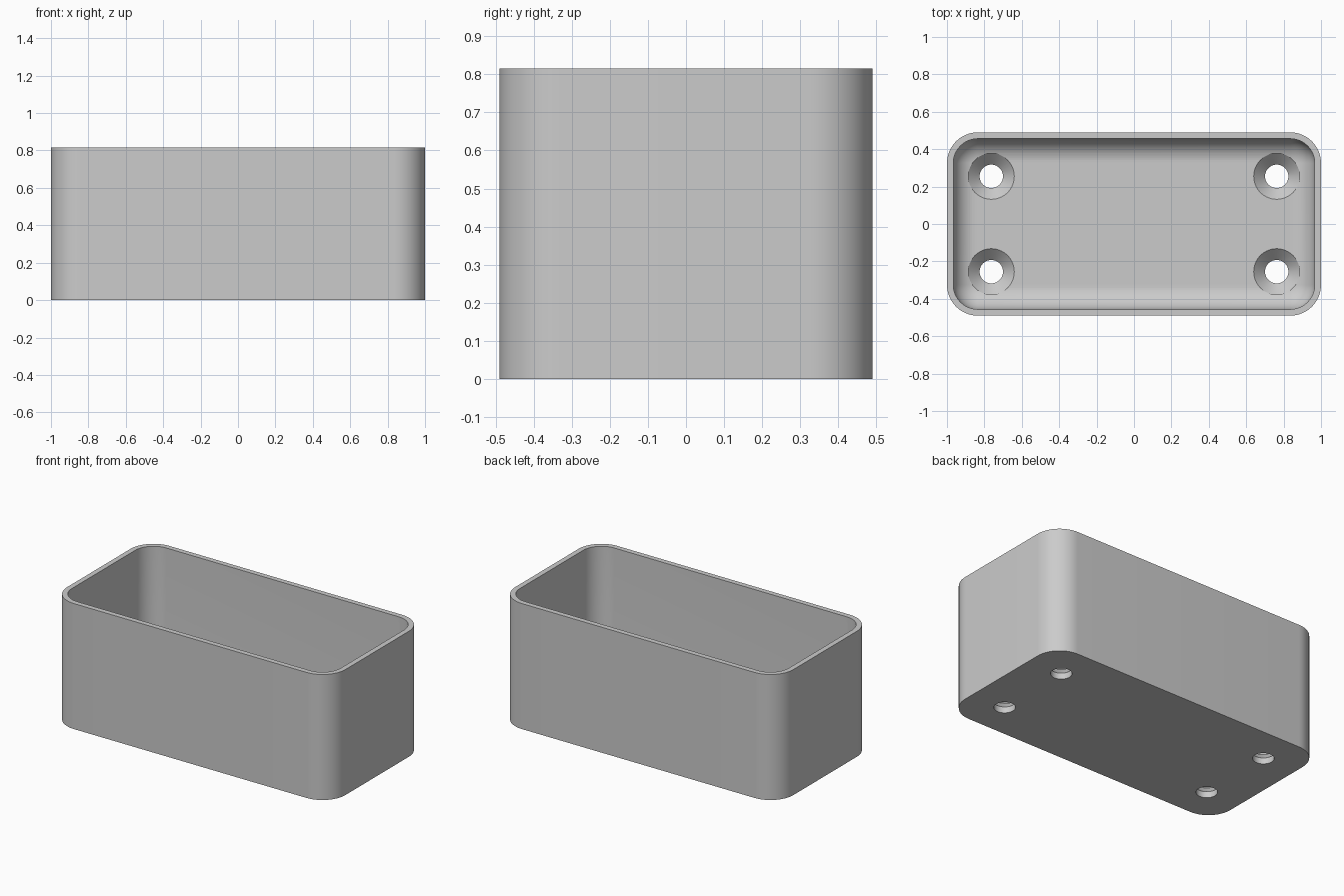
import bpy, bmesh, math

cube = bpy.data.objects.get("Cube")
if cube:
    bpy.data.objects.remove(cube)

HALF_X, HALF_Y, HEIGHT = 1.0, 0.49, 0.815
CORNER, WALL, FLOOR, FILLET = 0.165, 0.034, 0.1, 0.125
HOLE_X, HOLE_Y, HOLE_R, SINK_R = 0.763, 0.255, 0.0625, 0.123
ARC = 16

grey = bpy.data.materials.new("light grey")
grey.use_nodes = True
grey.diffuse_color = (0.6, 0.6, 0.6, 1)
grey.node_tree.nodes["Principled BSDF"].inputs["Base Color"].default_value = (0.6, 0.6, 0.6, 1)


def rounded_ring(bm, inset, z):
    """Rounded rectangle of vertices, inset from the outer wall."""
    r = CORNER - inset
    ring = []
    for quarter, (sx, sy) in enumerate([(1, 1), (-1, 1), (-1, -1), (1, -1)]):
        for i in range(ARC + 1):
            a = math.pi / 2 * (quarter + i / ARC)
            ring.append(bm.verts.new((sx * (HALF_X - CORNER) + r * math.cos(a),
                                      sy * (HALF_Y - CORNER) + r * math.sin(a), z)))
    return ring


def circle_ring(bm, r, z, x, y, n=64):
    return [bm.verts.new((x + r * math.cos(2 * math.pi * i / n),
                          y + r * math.sin(2 * math.pi * i / n), z)) for i in range(n)]


def loft(bm, rings):
    """Skin successive rings and cap both ends."""
    for a, b in zip(rings, rings[1:]):
        for i in range(len(a)):
            j = (i + 1) % len(a)
            bm.faces.new((a[i], a[j], b[j], b[i]))
    bm.faces.new(rings[0][::-1])
    bm.faces.new(rings[-1])
    bmesh.ops.recalc_face_normals(bm, faces=bm.faces)


def make_object(name, bm):
    mesh = bpy.data.meshes.new(name)
    bm.to_mesh(mesh)
    bm.free()
    mesh.materials.append(grey)
    obj = bpy.data.objects.new(name, mesh)
    bpy.context.collection.objects.link(obj)
    return obj


# Open tray: outer wall, rim, inner wall and filleted floor
bm = bmesh.new()
rings = [rounded_ring(bm, 0, 0), rounded_ring(bm, 0, HEIGHT), rounded_ring(bm, WALL, HEIGHT)]
for i in range(ARC + 1):
    a = math.pi / 2 * i / ARC
    rings.append(rounded_ring(bm, WALL + FILLET * (1 - math.cos(a)),
                              FLOOR + FILLET * (1 - math.sin(a))))
loft(bm, rings)
tray = make_object("tray", bm)

# Four countersunk screw holes
bm = bmesh.new()
for sx in (-1, 1):
    for sy in (-1, 1):
        profile = [(HOLE_R, -0.1), (HOLE_R, FLOOR - SINK_R + HOLE_R),
                   (SINK_R, FLOOR), (SINK_R, FLOOR + 0.2)]
        loft(bm, [circle_ring(bm, r, z, sx * HOLE_X, sy * HOLE_Y) for r, z in profile])
cutter = make_object("screw_hole_cutter", bm)

cut = tray.modifiers.new("screw holes", "BOOLEAN")
cut.operation, cut.solver, cut.object = "DIFFERENCE", "EXACT", cutter
bpy.context.view_layer.objects.active = tray
tray.select_set(True)
bpy.ops.object.modifier_apply(modifier=cut.name)
bpy.data.objects.remove(cutter)

bpy.ops.object.shade_smooth_by_angle(angle=math.radians(30))
